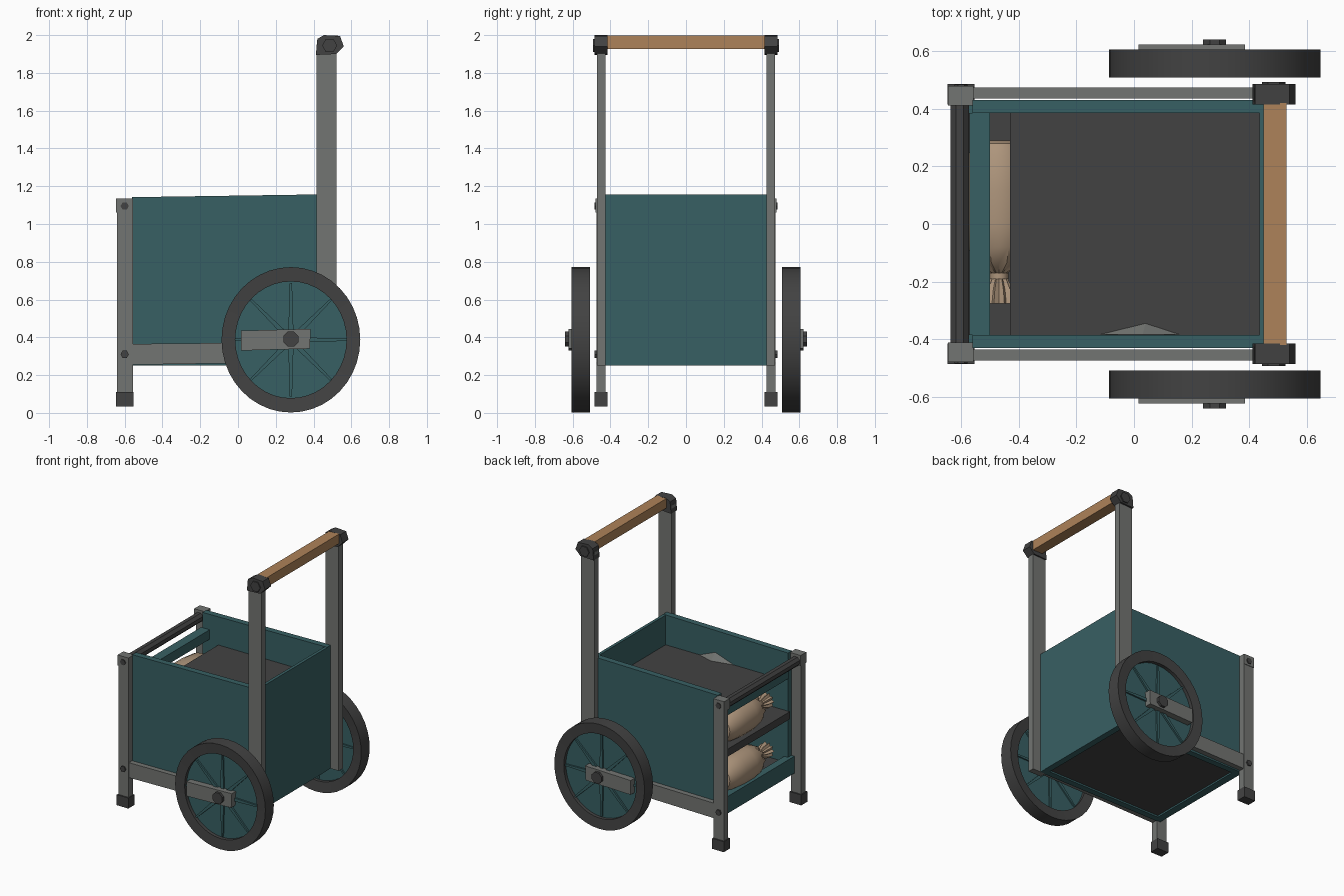
import bpy, bmesh, math
from mathutils import Vector

if "Cube" in bpy.data.objects:
    bpy.data.objects.remove(bpy.data.objects["Cube"])

def mat(name, r, g, b):
    m = bpy.data.materials.new(name)
    m.diffuse_color = (r, g, b, 1)
    m.use_nodes = True
    m.node_tree.nodes["Principled BSDF"].inputs["Base Color"].default_value = m.diffuse_color
    return m

TEAL = mat("teal paint", 0.039, 0.117, 0.126)
GREY = mat("grey metal", 0.17, 0.177, 0.168)
DARK = mat("dark rubber", 0.055, 0.055, 0.055)
WOOD = mat("wood", 0.42, 0.225, 0.10)
SACK = mat("sack cloth", 0.42, 0.30, 0.20)

def finish(name, bm, material, smooth=False):
    bmesh.ops.recalc_face_normals(bm, faces=bm.faces)
    me = bpy.data.meshes.new(name)
    bm.to_mesh(me)
    bm.free()
    me.materials.append(material)
    ob = bpy.data.objects.new(name, me)
    bpy.context.collection.objects.link(ob)
    if smooth:
        bpy.ops.object.select_all(action='DESELECT')
        ob.select_set(True)
        bpy.context.view_layer.objects.active = ob
        bpy.ops.object.shade_smooth_by_angle(angle=math.radians(35))
    return ob

def prism(name, pts, y0, y1, material):
    """Extrude an x/z outline along y."""
    bm = bmesh.new()
    a = [bm.verts.new((x, y0, z)) for x, z in pts]
    b = [bm.verts.new((x, y1, z)) for x, z in pts]
    n = len(pts)
    bm.faces.new(a)
    bm.faces.new(b)
    for i in range(n):
        bm.faces.new((a[i], a[(i + 1) % n], b[(i + 1) % n], b[i]))
    return finish(name, bm, material)

def box(name, x, y, z, material):
    return prism(name, [(x[0], z[0]), (x[1], z[0]), (x[1], z[1]), (x[0], z[1])], y[0], y[1], material)

def ngon(cx, cz, r, n, turn=0.0):
    return [(cx + r * math.cos(turn + i * math.tau / n), cz + r * math.sin(turn + i * math.tau / n)) for i in range(n)]

def lathe(name, prof, center, n, material, sx=1.0, sz=1.0, closed=False, flute=None, floor=None):
    """Spin (y, radius) points about an axis along y."""
    bm = bmesh.new()
    rings = []
    for k, (y, r) in enumerate(prof):
        ring = []
        for i in range(n):
            a = i * math.tau / n
            rr = r * (1 + (flute(k, i) if flute else 0))
            z = center[2] + rr * sz * math.sin(a)
            if floor is not None:
                z = max(z, floor)
            ring.append(bm.verts.new((center[0] + rr * sx * math.cos(a), center[1] + y, z)))
        rings.append(ring)
    pairs = list(zip(rings, rings[1:]))
    if closed:
        pairs.append((rings[-1], rings[0]))
    else:
        bm.faces.new(rings[0])
        bm.faces.new(rings[-1])
    for p, q in pairs:
        for i in range(n):
            bm.faces.new((p[i], p[(i + 1) % n], q[(i + 1) % n], q[i]))
    return finish(name, bm, material, True)

# Box body: side walls with slightly rising top, back wall, front beams
for s, side in ((-1, "front"), (1, "back")):
    prism(side + "_wall", [(-0.56, 0.25), (0.455, 0.25), (0.455, 1.157), (-0.56, 1.142)],
          s * 0.385, s * 0.43, TEAL)
box("end_wall", (0.435, 0.457), (-0.385, 0.385), (0.25, 1.155), TEAL)
box("lower_end_beam", (-0.585, -0.53), (-0.428, 0.428), (0.25, 0.375), TEAL)
box("upper_end_beam", (-0.57, -0.50), (-0.385, 0.385), (0.96, 1.03), TEAL)
box("bottom_end_beam", (0.41, 0.435), (-0.385, 0.385), (0.25, 0.30), TEAL)

# Shelves
box("bottom_floor", (-0.53, 0.435), (-0.385, 0.385), (0.262, 0.335), DARK)
box("middle_shelf", (-0.575, 0.435), (-0.385, 0.385), (0.66, 0.715), DARK)
box("top_tray_floor", (-0.43, 0.435), (-0.385, 0.385), (0.90, 0.937), DARK)

# Frame on both sides
for s, side in ((-1, "front"), (1, "back")):
    def Y(a, b):
        return (s * a, s * b)
    box(side + "_short_post", (-0.64, -0.557), Y(0.425, 0.475), (0.08, 1.135), GREY)
    box(side + "_foot", (-0.647, -0.553), Y(0.415, 0.485), (0.033, 0.11), DARK)
    box(side + "_post_cap", (-0.645, -0.557), Y(0.412, 0.478), (1.06, 1.136), GREY)
    prism(side + "_lower_rail", [(-0.56, 0.255), (0.42, 0.27), (0.42, 0.375), (-0.56, 0.365)],
          s * 0.435, s * 0.473, GREY)
    box(side + "_handle_post", (0.415, 0.522), Y(0.425, 0.472), (0.25, 1.95), GREY)
    prism(side + "_handle_joint", [(0.412, 1.895), (0.42, 1.98), (0.455, 2.0), (0.54, 1.995),
                                   (0.56, 1.94), (0.52, 1.90)], s * 0.415, s * 0.485, DARK)
    prism(side + "_handle_nut", ngon(0.485, 1.945, 0.04, 6), s * 0.485, s * 0.493, DARK)
    for z in (1.095, 0.31):
        prism(side + "_post_bolt", ngon(-0.60, z, 0.022, 6), s * 0.47, s * 0.484, DARK)

    # Wheel: tyre, disc, tapered spokes, bracket and hub
    c = (0.28, 0, 0.387)
    tyre = [(0.518, 0.30), (0.508, 0.374), (0.606, 0.374), (0.60, 0.30)]
    lathe(side + "_tyre", [(s * y, r) for y, r in tyre], c, 40, DARK, 0.982, 1.029, closed=True)
    lathe(side + "_wheel_disc", [(s * 0.54, 0.31), (s * 0.575, 0.31)], c, 40, TEAL, 0.98, 1.025)
    for k in range(8):
        a = k * math.tau / 8 + math.pi / 2
        d, t = Vector((math.cos(a), math.sin(a))), Vector((-math.sin(a), math.cos(a)))
        o = Vector((0.28, 0.387))
        prism(side + "_spoke", [o + d * 0.03 + t * 0.014, o + d * 0.30 + t * 0.006,
                                o + d * 0.30 - t * 0.006, o + d * 0.03 - t * 0.014],
              s * 0.53, s * 0.587, TEAL)
    prism(side + "_wheel_bracket", [(0.015, 0.33), (0.38, 0.34), (0.385, 0.445), (0.015, 0.435)],
          s * 0.575, s * 0.622, GREY)
    prism(side + "_hub_nut", ngon(0.28, 0.39, 0.043, 8, math.pi / 8), s * 0.62, s * 0.64, DARK)

# Cross bars
box("wooden_handle", (0.45, 0.53), (-0.42, 0.42), (1.927, 1.997), WOOD)
prism("front_grip_rod", ngon(-0.605, 1.085, 0.035, 8, math.pi / 8), -0.42, 0.42, DARK)

# Sacks: rounded body, pinched neck, fluted tail
body = [(0.29, 0.06), (0.28, 0.085), (0.24, 0.108), (0.12, 0.12), (0.0, 0.12), (-0.08, 0.108),
        (-0.135, 0.075), (-0.17, 0.026), (-0.19, 0.026), (-0.23, 0.042), (-0.275, 0.05)]
def pleats(k, i):
    return 0.16 * (-1) ** i if k >= 6 else 0
for name, z, low in (("upper_sack", 0.815, 0.715), ("lower_sack", 0.45, 0.335)):
    lathe(name, body, (-0.468, 0, z), 20, SACK, flute=pleats, floor=low)
    lathe(name + "_tie", [(-0.17, 0.032), (-0.19, 0.032)], (-0.468, 0, z), 12, SACK)

# Cloth corner showing in the top tray
bm = bmesh.new()
v = [bm.verts.new(p) for p in ((-0.12, -0.384, 0.937), (0.16, -0.384, 0.937), (0.04, -0.345, 0.939), (0.03, -0.384, 0.99))]
for f in ((0, 1, 2), (0, 2, 3), (1, 3, 2), (0, 3, 1)):
    bm.faces.new([v[i] for i in f])
finish("cloth_corner", bm, GREY)
